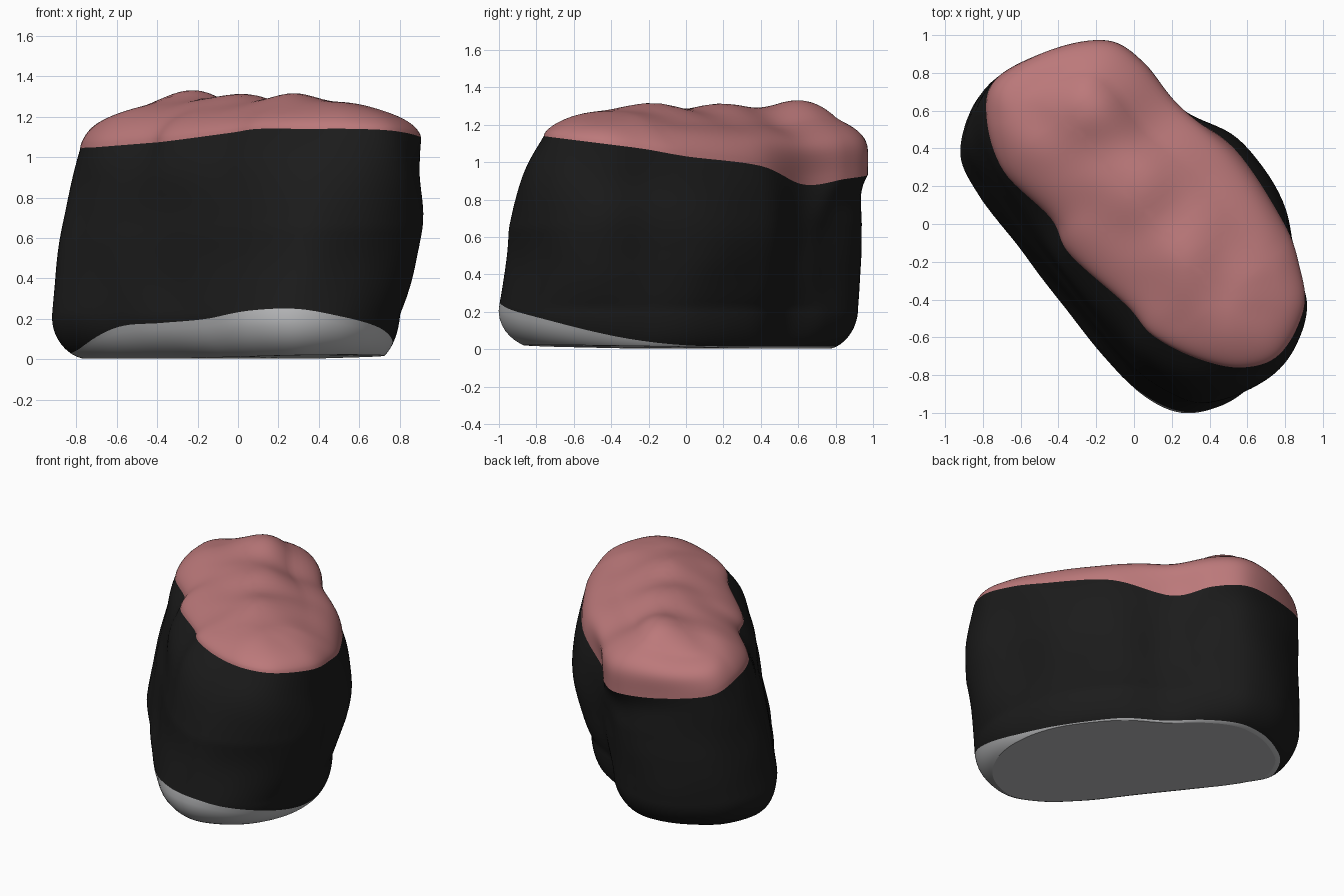
import bpy, bmesh, math
from mathutils import Vector, noise

if "Cube" in bpy.data.objects:
    bpy.data.objects.remove(bpy.data.objects["Cube"])

SUB = 8  # columns between control points

# Outlines (x, y), counter-clockwise from the left end
LOW = [(-.92, .40), (-.82, .16), (-.60, -.14), (-.38, -.42), (-.16, -.70), (.04, -.90),
       (.28, -1.0), (.52, -.93), (.70, -.76), (.79, -.52), (.78, -.25), (.69, .05),
       (.46, .38), (.20, .55), (.03, .75), (-.20, .91), (-.50, .88), (-.80, .70)]
MID = [(-.87, .45), (-.75, .20), (-.53, -.10), (-.31, -.38), (-.09, -.66), (.10, -.84),
       (.35, -.95), (.62, -.87), (.82, -.70), (.91, -.45), (.85, -.20), (.78, .12),
       (.55, .45), (.27, .595), (.11, .73), (-.15, .925), (-.45, .91), (-.76, .74)]
RIM = [(-.78, .56), (-.69, .28), (-.44, .03), (-.34, -.16), (-.04, -.43), (.10, -.59),
       (.33, -.71), (.57, -.76), (.77, -.69), (.90, -.45), (.875, -.22), (.79, .01),
       (.53, .40), (.21, .63), (.05, .85), (-.14, .97), (-.44, .92), (-.73, .77)]
# Heights of the topping edge and of the rice edge around the outline
RIM_Z = [1.04, 1.05, 1.07, 1.08, 1.12, 1.14, 1.14, 1.14, 1.13, 1.10, 1.07, 1.03,
         .98, .88, .91, .93, .95, .99]
RICE_Z = [.025, .06, .16, .18, .20, .24, .25, .21, .16, .10, .05, .02,
          .015, .015, .015, .015, .015, .015]
# How far the underside is drawn in, how far the shoulder and the waist stand out
INSET = [.19, .19, .19, .19, .19, .21, .23, .23, .21, .16, .11, .08,
         .07, .07, .12, .19, .19, .19]
SHOULDER = [0, .01, .03, .03, .04, .04, .035, .03, .01, -.02, -.015, 0,
            0, 0, -.01, -.025, -.015, 0]
WAIST = [0, 0, 0, -.01, -.015, -.03, -.03, -.03, -.02, 0, 0, 0,
         0, 0, .01, .01, .01, 0]
# Lumps on the topping: x, y, height, radius
LUMPS = [(-.18, .64, .088, .20), (.0, .22, .052, .20), (.27, -.20, .048, .21),
         (.56, -.44, .012, .18), (-.58, .62, -.02, .15)]


def smooth_loop(points):
    """Closed Catmull-Rom curve through the points."""
    n, out = len(points), []
    for i in range(n):
        a, b, c, d = (points[(i + k) % n] for k in (-1, 0, 1, 2))
        for s in range(SUB):
            t = s / SUB
            out.append(0.5 * (2 * b + (c - a) * t + (2 * a - 5 * b + 4 * c - d) * t * t
                              + (3 * b - a - 3 * c + d) * t ** 3))
    return out


low, mid, rim = (smooth_loop([Vector(p) for p in o]) for o in (LOW, MID, RIM))
rim_z, rice_z, inset, shoulder, waist = map(
    smooth_loop, (RIM_Z, RICE_Z, INSET, SHOULDER, WAIST))
N = len(low)
# Slightly tilted underside, with the rice edge always above it
base_z = [.004 + .013 * max(0, p.x - p.y) for p in low]
rice_z = [max(r, b + .004) for r, b in zip(rice_z, base_z)]


def spine(p, a, b, snap=0):
    """Nearest point on the centre line a-b, optionally snapped to steps."""
    d = b - a
    t = max(0, min(1, (p - a).dot(d) / d.length_squared))
    return a + d * (round(t * snap) / snap if snap else t)


def wall(i, z):
    """Point on the side of the body in column i at height z."""
    z0, z1, z2 = .22, .65, rim_z[i]
    zz = max(z, z0)
    p = (low[i] * ((zz - z1) * (zz - z2) / ((z0 - z1) * (z0 - z2)))
         + mid[i] * ((zz - z0) * (zz - z2) / ((z1 - z0) * (z1 - z2)))
         + rim[i] * ((zz - z0) * (zz - z1) / ((z2 - z0) * (z2 - z1))))
    if z < z0:  # rounded lower edge
        q = spine(p, Vector((-.48, .42)), Vector((.30, -.52)))
        p = p + (q - p).normalized() * inset[i] * (1 - math.sqrt(max(0, 1 - (1 - z / z0) ** 2)))
    w = .01 * noise.noise(Vector((p.x * 3, p.y * 3, z * 4))) * max(0, min(1, (z2 - z) * 6))
    if z > z1:  # fuller shoulder below the topping
        w += shoulder[i] * math.sin(math.pi * min(1, (z - z1) / (z2 - z1)) ** 1.5)
    elif z > z0:
        w += waist[i] * math.sin(math.pi * (z - z0) / (z1 - z0))
    out = (p - spine(p, Vector((-.4, .5)), Vector((.4, -.5)))).normalized()
    p = p + out * w
    return Vector((p.x, p.y, z))


def crown(i, t):
    """Point on the topping, t = 0 at the edge, 1 at the centre line."""
    p = rim[i]
    q = spine(p, Vector((-.36, .57)), Vector((.46, -.40)), 16 if t == 1 else 0)
    xy = p.lerp(q, t)
    h = (1 - (1 - t) ** 2.2) ** .59
    top = 1.262 + .015 * noise.noise(Vector((xy.x * 4, xy.y * 4, 4.3)))
    for x, y, height, r in LUMPS:
        top += height * math.exp(-((xy.x - x) ** 2 + (xy.y - y) ** 2) / r ** 2)
    z = rim_z[i] + (top - rim_z[i]) * h
    # flesh bulges a little over the low rear edge
    bulge = .07 * max(0, 1.04 - rim_z[i]) / .12 * math.sin(math.pi * min(1, t * 2.5))
    if t < 1:
        xy = xy + (p - q).normalized() * bulge
    return Vector((xy.x, xy.y, z))


def make_part(name, rings, colour, cap=False):
    """Skin a stack of rings, optionally closing the first one."""
    bm = bmesh.new()
    rows = [[bm.verts.new(v) for v in r] for r in rings]
    for a, b in zip(rows, rows[1:]):
        for i in range(N):
            j = (i + 1) % N
            bm.faces.new((a[i], a[j], b[j], b[i]))
    if cap:
        bm.faces.new(rows[0][::-1])
    bmesh.ops.remove_doubles(bm, verts=bm.verts, dist=.0005)
    me = bpy.data.meshes.new(name)
    bm.to_mesh(me)
    bm.free()
    ob = bpy.data.objects.new(name, me)
    bpy.context.collection.objects.link(ob)
    mat = bpy.data.materials.new(colour[0])
    mat.diffuse_color = (*colour[1], 1)
    mat.use_nodes = True
    mat.node_tree.nodes["Principled BSDF"].inputs["Base Color"].default_value = mat.diffuse_color
    me.materials.append(mat)
    for f in me.polygons:
        f.use_smooth = len(f.vertices) <= 4
    return ob


# Rice base: flat underside and the exposed lower front edge
make_part("rice_base",
          [[wall(i, base_z[i] + (rice_z[i] - base_z[i]) * (k / 8) ** 1.6) for i in range(N)]
           for k in range(9)],
          ("rice grey white", (.48, .485, .495)), cap=True)

# Seaweed wrap: leaning side wall
make_part("seaweed_wrap",
          [[wall(i, rice_z[i] + (rim_z[i] - rice_z[i]) * (k / 40) ** 1.2) for i in range(N)]
           for k in range(41)],
          ("seaweed black", (.011, .011, .011)))

# Topping: lumpy pink dome
make_part("fish_topping",
          [[crown(i, (k / 26) ** 1.4) for i in range(N)] for k in range(27)],
          ("topping pink", (.50, .19, .195)))
